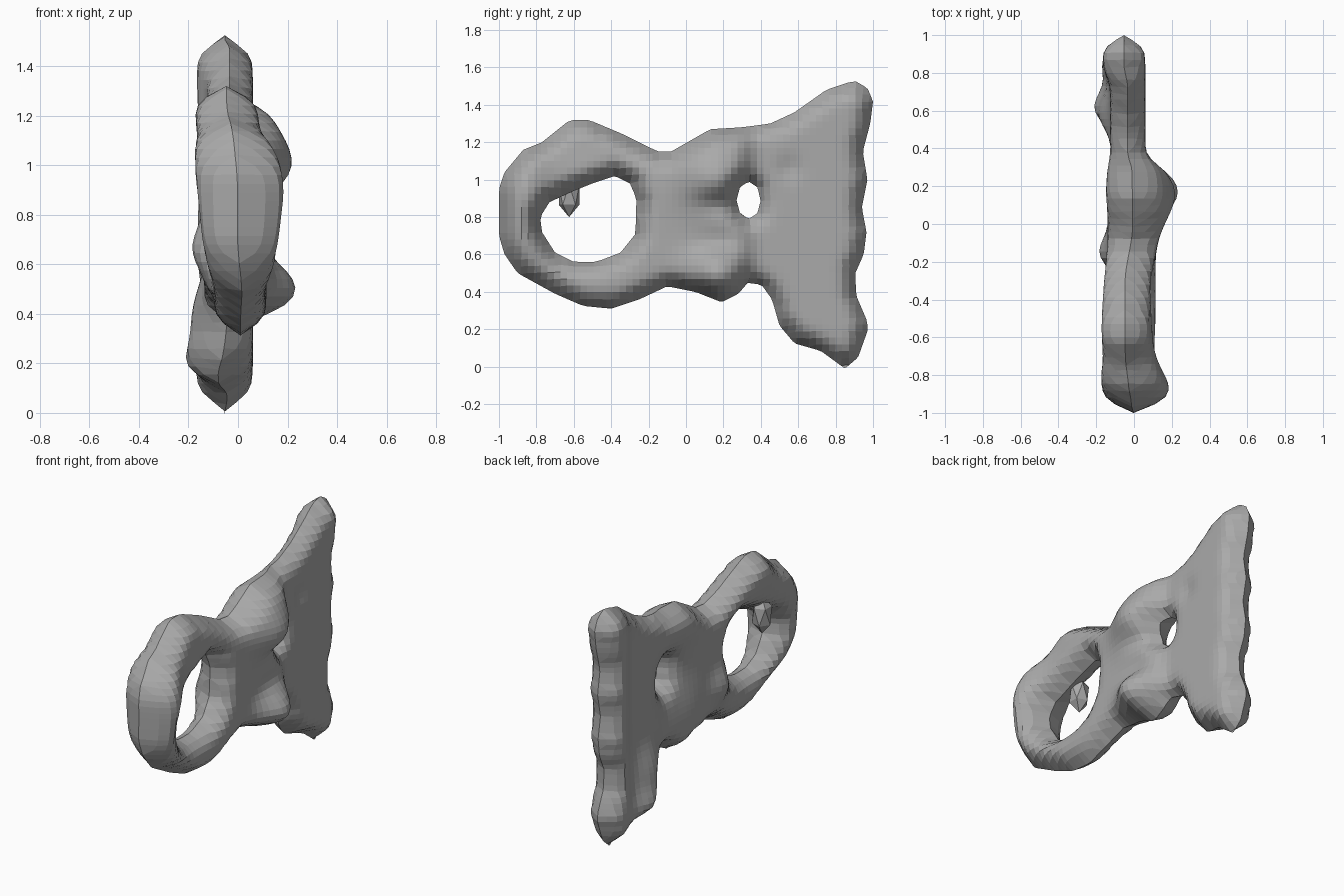
import bpy, bmesh, math
from mathutils import Vector

if "Cube" in bpy.data.objects:
    bpy.data.objects.remove(bpy.data.objects["Cube"])

STEP = 0.035  # facet size
RIM = 0.10    # width of the rounded edge

# Side-view (y, z) outline and the two openings
OUTER = [(-1, .95), (-.97, 1.04), (-.87, 1.16), (-.77, 1.2), (-.62, 1.32), (-.52, 1.32),
         (-.33, 1.24), (-.15, 1.15), (-.08, 1.15), (.13, 1.27), (.3, 1.28), (.45, 1.3),
         (.58, 1.36), (.75, 1.48), (.9, 1.53), (.97, 1.49), (1, 1.42), (.985, 1.3),
         (.945, 1.15), (.97, 1), (.94, .85), (.965, .72), (.95, .6), (.905, .5),
         (.91, .38), (.97, .24), (.97, .19), (.92, .05), (.85, -.01), (.72, .085),
         (.58, .125), (.5, .22), (.46, .36), (.41, .43), (.34, .46), (.28, .39),
         (.19, .345), (.05, .4), (-.1, .43), (-.25, .36), (-.4, .31), (-.55, .325),
         (-.7, .39), (-.9, .5), (-.97, .6), (-1, .7)]
RING_HOLE = [(-.78, .8), (-.77, .72), (-.7, .61), (-.6, .56), (-.48, .56), (-.35, .61),
             (-.27, .71), (-.265, .9), (-.3, .98), (-.38, 1.02), (-.5, .98), (-.6, .94), (-.73, .88)]
SMALL_HOLE = [(.335 + .065 * math.cos(a * math.pi / 4), .89 + .1 * math.sin(a * math.pi / 4))
              for a in range(8)]
SEGS = [(Vector(l[i - 1]), Vector(l[i])) for l in (OUTER, RING_HOLE, SMALL_HOLE)
        for i in range(len(l))]

# Lumps and dents: y, z, radius y, radius z, height
FRONT_LUMPS = [(.16, 1.01, .18, .16, .11), (.17, .5, .14, .12, .13), (-.87, .9, .13, .35, .075),
               (.2, .87, .12, .05, -.06), (.18, .66, .12, .05, -.03), (.55, 1.06, .05, .05, -.03)]
BACK_LUMPS = [(.6, .17, .14, .13, .1), (.58, .4, .12, .15, .06), (-.15, .66, .08, .1, .06),
              (-.85, .95, .12, .25, .03), (.26, .85, .17, .22, -.06),
              (.2, 1.12, .15, .1, .02)]


def inside(p):
    n = 0
    for a, b in SEGS:
        if (a.y > p.y) != (b.y > p.y):
            n += p.x < a.x + (p.y - a.y) / (b.y - a.y) * (b.x - a.x)
    return n % 2 == 1


def nearest(p):
    best = None
    for a, b in SEGS:
        d = b - a
        q = a + d * max(0, min(1, (p - a).dot(d) / d.length_squared))
        if best is None or (q - p).length < (best - p).length:
            best = q
    return best


def ramp(v, lo, hi):
    t = max(0, min(1, (v - lo) / (hi - lo)))
    return t * t * (3 - 2 * t)


def lumps(table, y, z):
    return sum(h * math.exp(-((y - cy) / ry) ** 2 - ((z - cz) / rz) ** 2)
               for cy, cz, ry, rz, h in table)


def surfaces(y, z):
    """Front-side and back-side x of the body at full thickness."""
    plate = ramp(y, .28, .38)
    ring = 1 - ramp(y, -.3, 0)
    lean = -.035 * ramp(z, .9, 1.25) * ring
    low = .045 * (1 - ramp(z, .4, .75)) * ring
    bump = lumps(FRONT_LUMPS, y, z)
    if y < .45:
        bump *= 1 - plate
    post = .04 * ramp(y, .72, .85)      # thicker strip along the straight edge
    return (.11 * (1 - plate) + .055 * plate + bump + lean,
            -.135 * (1 - plate) - .122 * plate - post - lumps(BACK_LUMPS, y, z) + lean + low)


grey = bpy.data.materials.new("plain_grey")
grey.diffuse_color = (.4, .4, .4, 1)
grey.use_nodes = True
grey.node_tree.nodes["Principled BSDF"].inputs["Base Color"].default_value = grey.diffuse_color


def finish(bm, name):
    bmesh.ops.recalc_face_normals(bm, faces=bm.faces)
    me = bpy.data.meshes.new(name)
    bm.to_mesh(me)
    bm.free()
    me.materials.append(grey)
    ob = bpy.data.objects.new(name, me)
    bpy.context.collection.objects.link(ob)
    return ob


# Ring, neck and flared plate: cells inside the outline, puffed to both sides
NY, NZ = int(2.08 / STEP), int(1.6 / STEP)


def grid(i, j):
    return Vector((-1.02 + i * STEP, -.02 + j * STEP))


cells = {(i, j) for i in range(NY) for j in range(NZ) if inside(grid(i + .5, j + .5))}
bm = bmesh.new()
pairs, inner = {}, []
for ci, cj in cells:
    for k in ((ci, cj), (ci + 1, cj), (ci + 1, cj + 1), (ci, cj + 1)):
        if k in pairs:
            continue
        p = grid(*k)
        near = nearest(p)
        around = sum((k[0] - a, k[1] - b) in cells for a in (0, 1) for b in (0, 1))
        if around < 4:      # edge point: sits on the outline
            f, b = surfaces(near.x, near.y)
            v = bm.verts.new(((f + b) / 2, near.x, near.y))
            pairs[k] = (v, v)
        else:
            f, b = surfaces(p.x, p.y)
            t = min(1, (p - near).length / RIM)
            s = max(.6, math.sqrt(1 - (1 - t) ** 2))
            mid, half = (f + b) / 2, (f - b) / 2 + .005
            pairs[k] = (bm.verts.new((mid + half * s, p.x, p.y)),
                        bm.verts.new((mid - half * s, p.x, p.y)))
            inner += pairs[k]
for i, j in cells:
    q = [pairs[k] for k in ((i, j), (i + 1, j), (i + 1, j + 1), (i, j + 1))]
    front, back = [v[0] for v in q], [v[1] for v in q][::-1]
    bm.faces.new(front)
    if set(front) != set(back):
        bm.faces.new(back)
for _ in range(3):          # even out the steps next to the edge
    bmesh.ops.smooth_vert(bm, verts=inner, factor=.5,
                          use_axis_x=True, use_axis_y=True, use_axis_z=True)
bmesh.ops.remove_doubles(bm, verts=bm.verts, dist=.004)
finish(bm, "ring_and_plate")

# Small stub hanging into the ring opening
bm = bmesh.new()
bmesh.ops.create_icosphere(bm, subdivisions=1, radius=1)
for v in bm.verts:
    v.co = Vector((-.1 + v.co.x * .065, -.625 + v.co.y * .065, .92 + v.co.z * .12))
finish(bm, "ring_stub")
